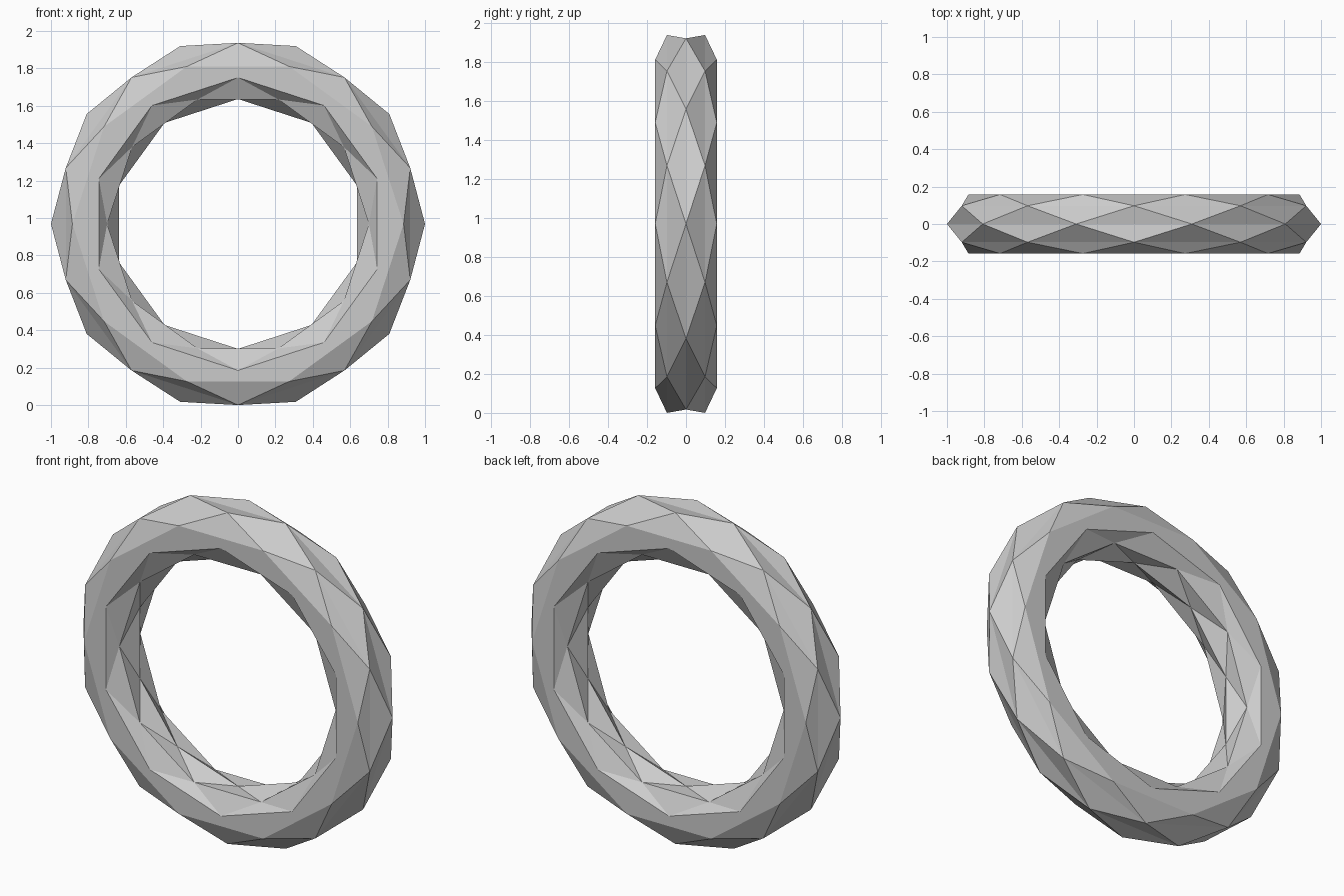
import bpy, bmesh
from math import sin, cos, pi

if "Cube" in bpy.data.objects:
    bpy.data.objects.remove(bpy.data.objects["Cube"])

N = 10                 # segments around the ring and around the tube
TUBE = 0.166
MAJOR = 1 - TUBE
HEIGHT = MAJOR + TUBE * cos(pi / 5)

bm = bmesh.new()

# tube rings, every second one turned by half a segment
rings = []
for i in range(N):
    t = 2 * pi * i / N
    r, y = MAJOR + TUBE * cos(t), TUBE * sin(t)
    ring = []
    for j in range(N):
        a = 2 * pi * (j + 0.5 * (i % 2)) / N
        ring.append(bm.verts.new((r * cos(a), y, HEIGHT + r * sin(a))))
    rings.append(ring)

# staggered triangle bands between neighbouring rings
for i in range(N):
    a, b = rings[i], rings[(i + 1) % N]
    if i % 2:
        a, b = b, a
    for j in range(N):
        k = (j + 1) % N
        bm.faces.new((a[j], a[k], b[j]))
        bm.faces.new((b[j], a[k], b[k]))

bmesh.ops.recalc_face_normals(bm, faces=bm.faces)
mesh = bpy.data.meshes.new("faceted_ring")
bm.to_mesh(mesh)
bm.free()
bpy.context.collection.objects.link(bpy.data.objects.new("faceted_ring", mesh))
